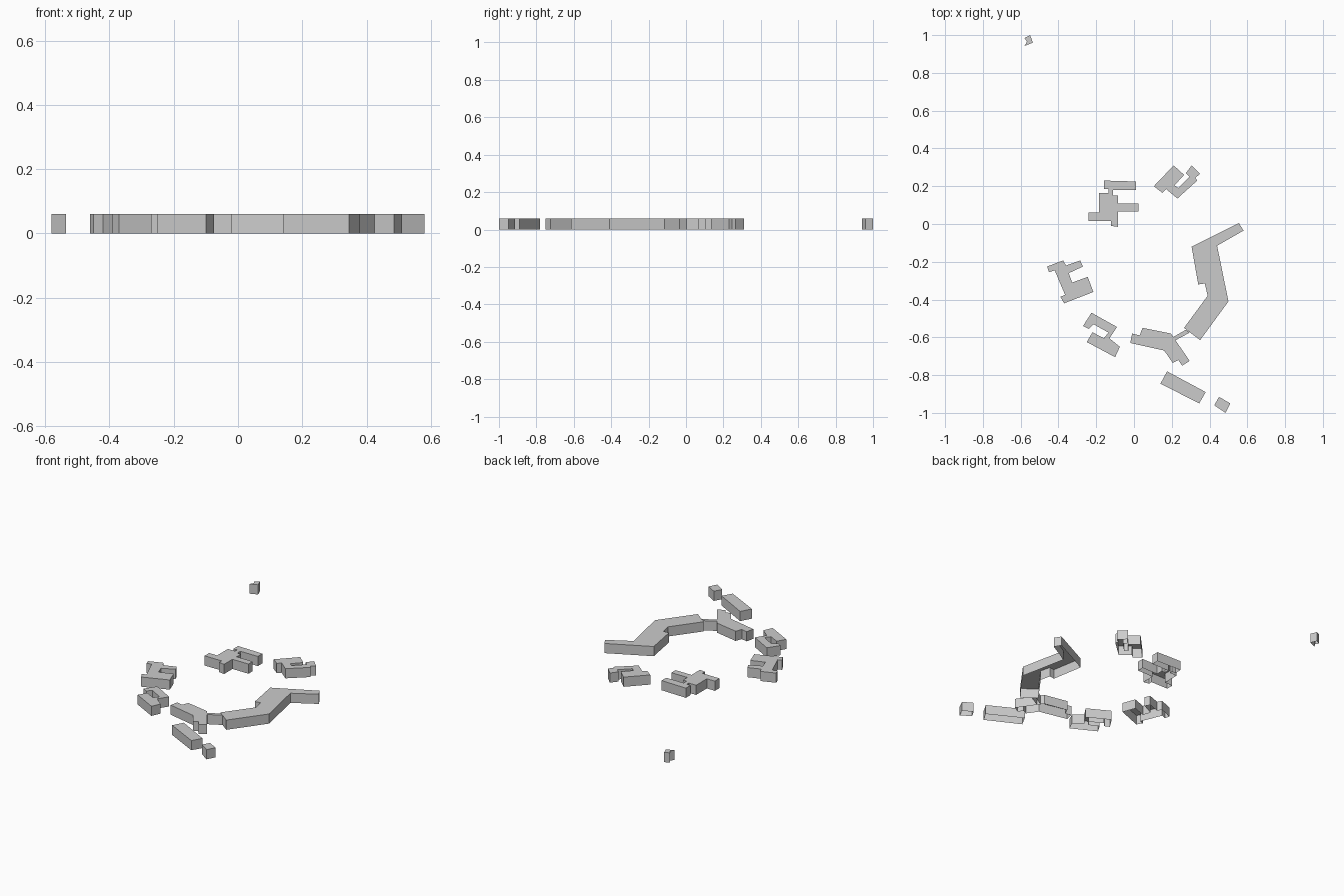
import bpy, bmesh

HEIGHT = 0.06


def building(name, outline):
    """Raise walls and a flat roof over a footprint; the underside stays open."""
    bm = bmesh.new()
    ground = [bm.verts.new((x, y, 0)) for x, y in outline]
    roof = [bm.verts.new((x, y, HEIGHT)) for x, y in outline]
    n = len(outline)
    for i in range(n):
        j = (i + 1) % n
        bm.faces.new((ground[i], roof[i], roof[j], ground[j]))
    cap = bm.faces.new(roof)
    cap.normal_update()
    if cap.normal.z < 0:
        bmesh.ops.reverse_faces(bm, faces=bm.faces[:])
    # consistent outward winding from the roof down
    bmesh.ops.recalc_face_normals(bm, faces=bm.faces[:])
    cap.normal_update()
    if cap.normal.z < 0:
        bmesh.ops.reverse_faces(bm, faces=bm.faces[:])
    bmesh.ops.triangulate(bm, faces=[cap])
    mesh = bpy.data.meshes.new(name)
    bm.to_mesh(mesh)
    bm.free()
    obj = bpy.data.objects.new(name, mesh)
    bpy.context.collection.objects.link(obj)
    return obj


# Small outlying hut
building("far_hut", [(-.58, .985), (-.55, 1.0), (-.535, .96), (-.58, .942), (-.567, .965)])

# Branching block with three side wings
building("branching_block", [
    (-.16, .23), (.01, .225), (.01, .18), (-.11, .18), (-.11, .15), (-.085, .15),
    (-.085, .108), (.025, .108), (.025, .067), (-.085, .067), (-.085, -.015),
    (-.122, -.01), (-.122, .015), (-.24, .015), (-.24, .06), (-.185, .06),
    (-.185, .165), (-.135, .165), (-.135, .185), (-.16, .185)])

# Diagonal U-shaped block
building("diagonal_block", [
    (.105, .20), (.21, .31), (.265, .26), (.215, .205), (.235, .19), (.295, .25),
    (.275, .27), (.305, .31), (.35, .265), (.325, .245), (.335, .23),
    (.23, .135), (.17, .185), (.15, .165)])

# Western E-shaped block
building("west_block", [
    (-.46, -.225), (-.375, -.193), (-.36, -.22), (-.285, -.193), (-.27, -.225),
    (-.345, -.26), (-.328, -.31), (-.245, -.28), (-.215, -.36), (-.37, -.42),
    (-.39, -.385), (-.365, -.375), (-.42, -.245), (-.45, -.255)])

# South-western courtyard block
building("courtyard_block", [
    (-.225, -.47), (-.09, -.545), (-.13, -.605), (-.075, -.65), (-.10, -.705),
    (-.25, -.625), (-.22, -.573), (-.16, -.605), (-.135, -.575), (-.215, -.53),
    (-.24, -.555), (-.27, -.54)])

# Bent southern block and its narrow link to the long block
building("south_block", [
    (-.02, -.63), (-.01, -.58), (.03, -.59), (.045, -.55), (.195, -.58),
    (.295, -.725), (.255, -.75), (.235, -.72), (.205, -.735), (.16, -.67)])
building("link_corridor", [(.205, -.60), (.275, -.56), (.295, -.575), (.22, -.615)])

# Long zigzag block
building("long_block", [
    (.305, -.12), (.555, .005), (.58, -.035), (.44, -.115), (.50, -.41),
    (.35, -.615), (.265, -.55), (.39, -.38), (.375, -.315), (.34, -.32)])

# Plain bar and small hut at the south
building("south_bar", [(.175, -.78), (.38, -.89), (.345, -.95), (.14, -.845)])
building("south_hut", [(.45, -.915), (.51, -.95), (.485, -1.0), (.425, -.96)])
